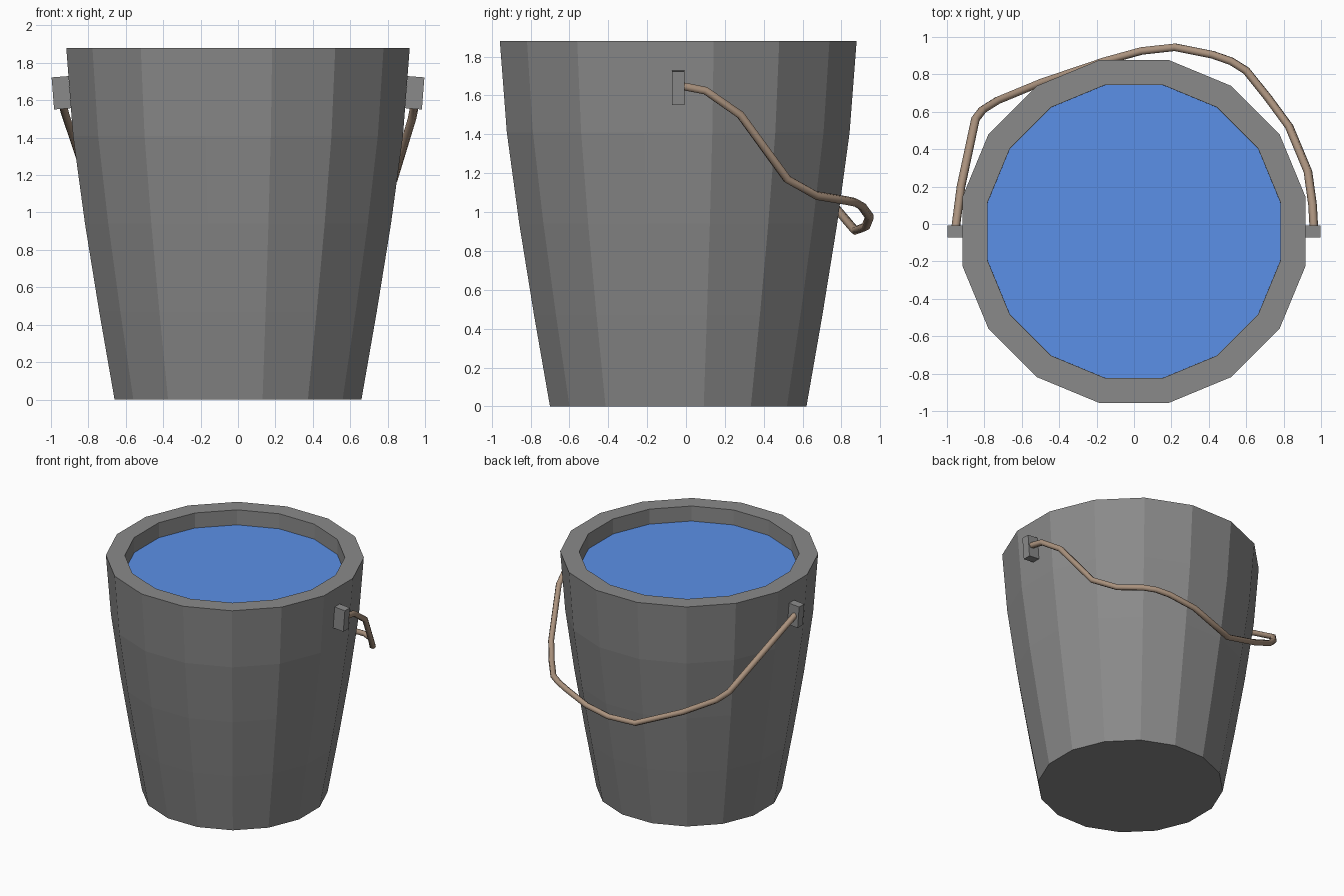
import bpy, bmesh
from math import cos, sin, pi, radians
from mathutils import Matrix

if "Cube" in bpy.data.objects:
    bpy.data.objects.remove(bpy.data.objects["Cube"])

SIDES = 16
CY = -0.04                      # bucket axis, shifted so the handle fits the frame
K = 1 / cos(pi / SIDES)         # flat-to-flat distance -> corner radius


def colour(name, rgb):
    m = bpy.data.materials.new(name)
    m.diffuse_color = (*rgb, 1)
    m.use_nodes = True
    m.node_tree.nodes["Principled BSDF"].inputs["Base Color"].default_value = m.diffuse_color
    return m


GREY = colour("dark_grey", (.255, .255, .255))
BLUE = colour("water_blue", (.105, .28, .80))
BROWN = colour("rope_brown", (.40, .285, .205))


def add_object(name, bm, mat):
    me = bpy.data.meshes.new(name)
    bmesh.ops.recalc_face_normals(bm, faces=bm.faces)
    bm.to_mesh(me)
    bm.free()
    ob = bpy.data.objects.new(name, me)
    bpy.context.collection.objects.link(ob)
    me.materials.append(mat)
    return ob


def ring(bm, r, z):
    return [bm.verts.new((r * K * cos((i + .5) * 2 * pi / SIDES),
                          CY + r * K * sin((i + .5) * 2 * pi / SIDES), z))
            for i in range(SIDES)]


# Bucket: faceted profile up the outside, over the rim, down the inside
profile = [(.66, 0), (.742, .47), (.818, .94), (.882, 1.41), (.918, 1.88),
           (.783, 1.88), (.782, 1.74), (.75, 1.41), (.53, .13)]
bm = bmesh.new()
rings = [ring(bm, r, z) for r, z in profile]
for a, b in zip(rings, rings[1:]):
    for i in range(SIDES):
        j = (i + 1) % SIDES
        bm.faces.new((a[i], a[j], b[j], b[i]))
bm.faces.new(rings[0])
bm.faces.new(rings[-1])
add_object("bucket", bm, GREY)

# Water surface
bm = bmesh.new()
bm.faces.new(ring(bm, .783, 1.76))
water = add_object("water", bm, BLUE)
if water.data.polygons[0].normal.z < 0:
    water.data.flip_normals()

# Handle lugs, tilted with the wall
for side, label in ((1, "right"), (-1, "left")):
    bm = bmesh.new()
    bmesh.ops.create_cube(bm, size=1, matrix=(
        Matrix.Translation((side * .945, CY, 1.64))
        @ Matrix.Rotation(radians(4.5) * side, 4, 'Y')
        @ Matrix.Diagonal((.09, .064, .172, 1))))
    add_object(label + "_lug", bm, GREY)

# Slack rope handle hanging round the back
path = [(.962, -.03, 1.65), (.955, .1, 1.625), (.93, .28, 1.50), (.83, .52, 1.17),
        (.72, .67, 1.085), (.60, .82, 1.06), (.52, .87, 1.05), (.42, .905, 1.03),
        (.22, .945, .975), (.04, .925, .925), (-.16, .87, .905), (-.50, .755, 1.04),
        (-.73, .66, 1.16), (-.81, .61, 1.23), (-.848, .56, 1.30),
        (-.925, .2, 1.53), (-.955, -.03, 1.65)]
cu = bpy.data.curves.new("rope_handle", 'CURVE')
cu.dimensions = '3D'
cu.bevel_depth = .023
cu.bevel_resolution = 1
cu.use_fill_caps = True
sp = cu.splines.new('POLY')
sp.points.add(len(path) - 1)
for p, co in zip(sp.points, path):
    p.co = (*co, 1)
sp.use_smooth = True
cu.materials.append(BROWN)
bpy.context.collection.objects.link(bpy.data.objects.new("rope_handle", cu))
